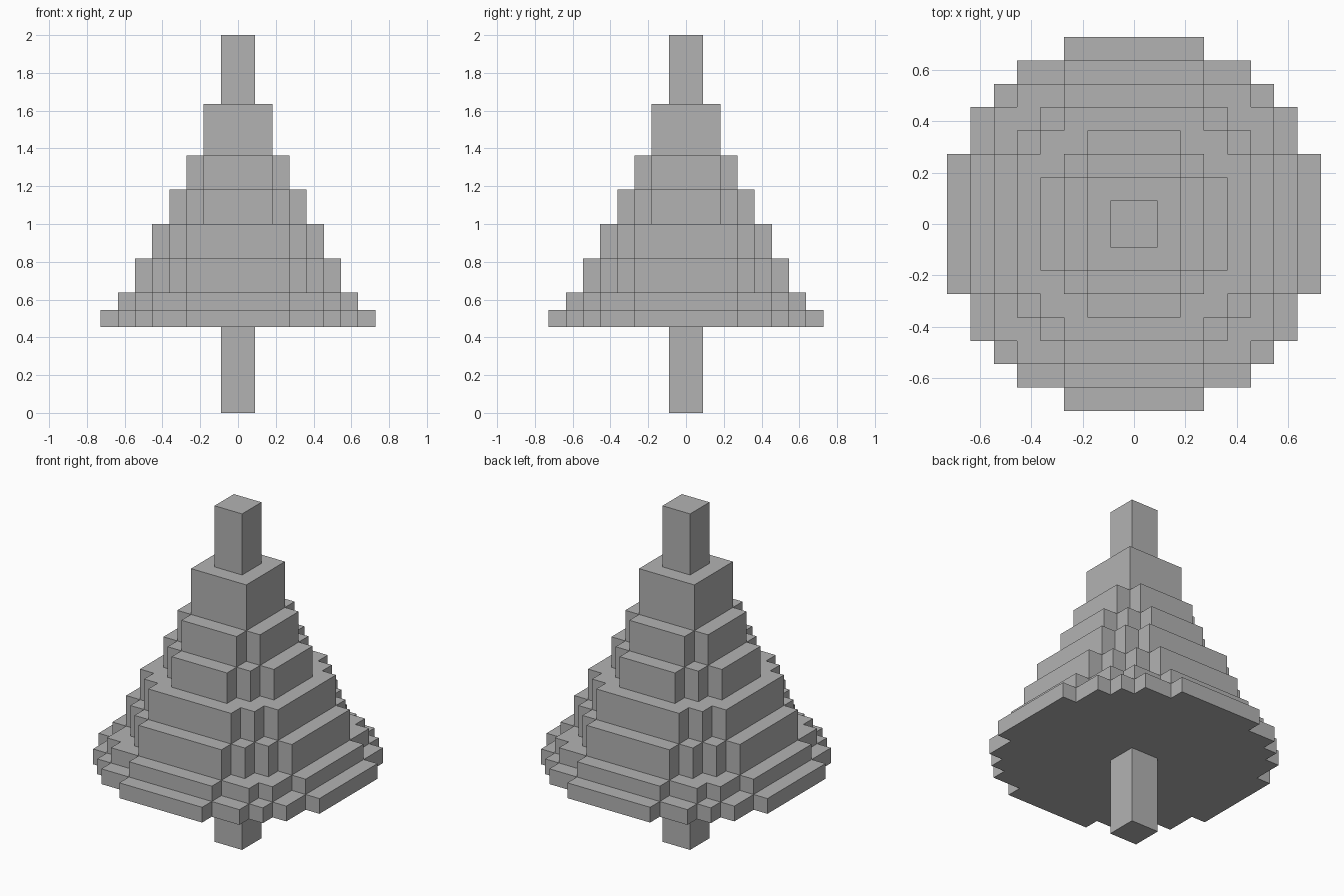
import bpy
import bmesh

cube = bpy.data.objects.get("Cube")
if cube:
    bpy.data.objects.remove(cube, do_unlink=True)

UNIT = 1 / 11  # size of one block

grey = bpy.data.materials.new("plain_grey")
grey.use_nodes = True
grey.diffuse_color = (0.45, 0.45, 0.45, 1)
grey.node_tree.nodes["Principled BSDF"].inputs["Base Color"].default_value = (0.45, 0.45, 0.45, 1)


def stepped_outline(corners):
    """Closed outline from the outer corners of one quadrant, turned four times."""
    quadrant = []
    for i, (x, y) in enumerate(corners):
        quadrant.append((x, y))
        if i + 1 < len(corners):
            quadrant.append((corners[i + 1][0], y))
    outline = []
    for _ in range(4):
        outline += quadrant
        quadrant = [(-y, x) for x, y in quadrant]
    return outline


def block(name, bottom, top, corners):
    """Extrude a stepped outline between two block heights."""
    bm = bmesh.new()
    verts = [bm.verts.new((x * UNIT, y * UNIT, bottom * UNIT))
             for x, y in stepped_outline(corners)]
    base = bm.faces.new(verts)
    extruded = bmesh.ops.extrude_face_region(bm, geom=[base], use_keep_orig=True)
    moved = [g for g in extruded["geom"] if isinstance(g, bmesh.types.BMVert)]
    bmesh.ops.translate(bm, verts=moved, vec=(0, 0, (top - bottom) * UNIT))
    bmesh.ops.recalc_face_normals(bm, faces=bm.faces)
    mesh = bpy.data.meshes.new(name)
    bm.to_mesh(mesh)
    bm.free()
    mesh.materials.append(grey)
    obj = bpy.data.objects.new(name, mesh)
    bpy.context.collection.objects.link(obj)


# Trunk below the foliage
block("trunk", 0, 5, [(1, 1)])

# Foliage tiers, widest first: bottom, top, quadrant corners
tiers = [
    (5, 6, [(8, 3), (7, 5), (6, 6), (5, 7), (3, 8)]),
    (6, 7, [(7, 3), (6, 5), (5, 6), (3, 7)]),
    (7, 9, [(6, 3), (5, 4), (4, 5), (3, 6)]),
    (9, 11, [(5, 3), (4, 4), (3, 5)]),
    (11, 13, [(4, 2), (3, 3), (2, 4)]),
    (13, 15, [(3, 2), (2, 3)]),
    (15, 18, [(2, 2)]),
]
for number, (bottom, top, corners) in enumerate(tiers, 1):
    block(f"foliage_tier_{number}", bottom, top, corners)

# Thin tip
block("tree_tip", 18, 22, [(1, 1)])
